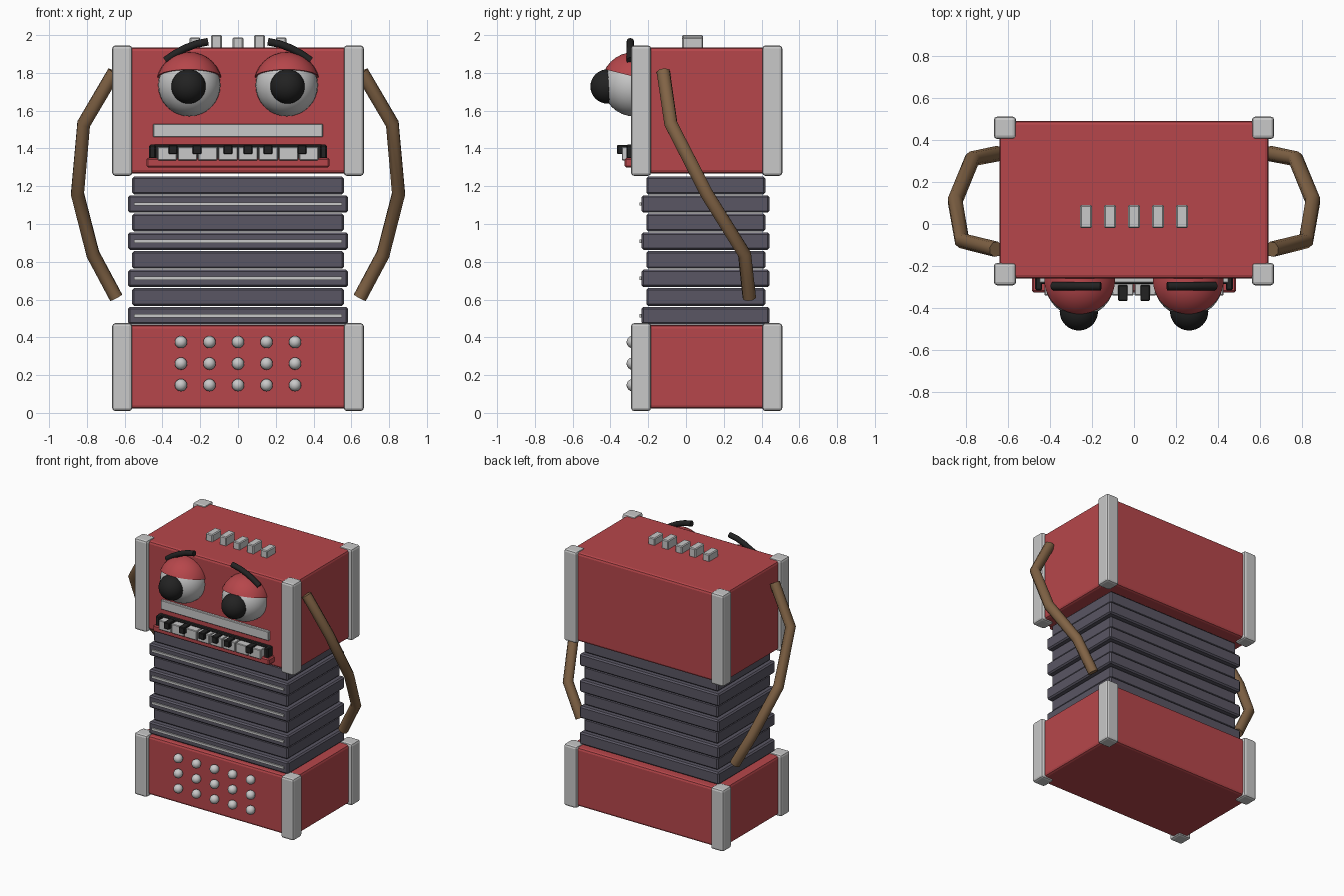
import bpy, bmesh
from math import radians
from mathutils import Vector

cube = bpy.data.objects.get("Cube")
if cube:
    bpy.data.objects.remove(cube, do_unlink=True)


def material(name, r, g, b):
    m = bpy.data.materials.new(name)
    m.use_nodes = True
    m.diffuse_color = (r, g, b, 1)
    m.node_tree.nodes["Principled BSDF"].inputs["Base Color"].default_value = (r, g, b, 1)
    return m


RED = material("red", 0.47, 0.062, 0.07)
GREY = material("light_grey", 0.58, 0.58, 0.58)
SLATE = material("slate_bellows", 0.1, 0.093, 0.125)
BROWN = material("brown", 0.22, 0.125, 0.06)
BLACK = material("black", 0.016, 0.016, 0.016)


def finish(bm, name, mat):
    mesh = bpy.data.meshes.new(name)
    bm.to_mesh(mesh)
    bm.free()
    mesh.materials.append(mat)
    ob = bpy.data.objects.new(name, mesh)
    bpy.context.collection.objects.link(ob)
    return ob


def smooth(ob, angle=35):
    bpy.ops.object.select_all(action="DESELECT")
    ob.select_set(True)
    bpy.context.view_layer.objects.active = ob
    bpy.ops.object.shade_smooth_by_angle(angle=radians(angle))


def box(name, mat, xs, ys, zs, bevel=0.0, segments=2):
    """Box between the given limits on each axis, with rounded edges."""
    bm = bmesh.new()
    bmesh.ops.create_cube(bm, size=1)
    for v in bm.verts:
        v.co = [lim[0] if c < 0 else lim[1] for c, lim in zip(v.co, (xs, ys, zs))]
    if bevel:
        bmesh.ops.bevel(bm, geom=bm.edges[:], offset=bevel, segments=segments,
                        profile=0.5, affect="EDGES")
    return finish(bm, name, mat)


def ball(name, mat, centre, radius, segments=32, cut=None):
    """Sphere, optionally trimmed below a plane given as (point, normal)."""
    bm = bmesh.new()
    bmesh.ops.create_uvsphere(bm, u_segments=segments, v_segments=segments // 2, radius=radius)
    if cut:
        res = bmesh.ops.bisect_plane(bm, geom=bm.verts[:] + bm.edges[:] + bm.faces[:],
                                     plane_co=cut[0], plane_no=cut[1], clear_inner=True)
        edges = [e for e in res["geom_cut"] if isinstance(e, bmesh.types.BMEdge)]
        bmesh.ops.contextual_create(bm, geom=edges)
    bmesh.ops.translate(bm, verts=bm.verts[:], vec=Vector(centre))
    ob = finish(bm, name, mat)
    smooth(ob)
    return ob


def tube(name, mat, points, radius, resolution):
    """Round bar along a poly line, turned into a mesh."""
    curve = bpy.data.curves.new(name, "CURVE")
    curve.dimensions = "3D"
    curve.bevel_depth = radius
    curve.bevel_resolution = resolution
    curve.use_fill_caps = True
    spline = curve.splines.new("POLY")
    spline.points.add(len(points) - 1)
    for p, co in zip(spline.points, points):
        p.co = (*co, 1)
    curve.materials.append(mat)
    ob = bpy.data.objects.new(name, curve)
    bpy.context.collection.objects.link(ob)
    bpy.ops.object.select_all(action="DESELECT")
    ob.select_set(True)
    bpy.context.view_layer.objects.active = ob
    bpy.ops.object.convert(target="MESH")
    return bpy.context.view_layer.objects.active


SIDES = (("left", 1), ("right", -1))


def span(centre, half):
    return (centre - half, centre + half)


# Head and base cases with their corner posts
for part, z0, z1 in (("head", 1.255, 1.945), ("base", 0.01, 0.475)):
    box(part + "_case", RED, (-0.64, 0.64), (-0.26, 0.49), (z0 + 0.012, z1 - 0.01), 0.018)
    for side, s in SIDES:
        for end, y in (("front", -0.238), ("back", 0.457)):
            box(f"{part}_post_{end}_{side}", GREY, span(s * 0.613, 0.053), span(y, 0.053),
                (z0, z1), 0.016)

# Bellows: wide and narrow folds with trim strips on the wide ones
for i in range(4):
    z = 0.515 + i * 0.197
    box(f"wide_fold_{i}", SLATE, (-0.582, 0.582), (-0.235, 0.442), span(z, 0.046), 0.01, 1)
    box(f"narrow_fold_{i}", SLATE, (-0.56, 0.56), (-0.21, 0.42), span(z + 0.0985, 0.047), 0.01, 1)
    box(f"fold_trim_{i}", GREY, (-0.55, 0.55), (-0.245, -0.23), span(z, 0.009))

# Studs on the base
for row in range(3):
    for col in range(5):
        ball(f"stud_{row}_{col}", GREY, (-0.302 + col * 0.151, -0.282, 0.147 + row * 0.114),
             0.033, 16)

# Buttons on top
for i in range(5):
    box(f"top_button_{i}", GREY, span((i - 2) * 0.114, 0.028), (-0.02, 0.09),
        (1.92, 2.0 if i % 2 else 1.988), 0.006, 1)

# Eyes, lids, brows and arms
for side, s in SIDES:
    eye = Vector((s * 0.258, -0.275, 1.735))
    ball(f"{side}_eye", GREY, eye, 0.165)
    ball(f"{side}_pupil", BLACK, (s * 0.262, -0.415, 1.728), 0.091)
    ball(f"{side}_eyelid", RED, eye, 0.175, cut=((0, 0, 0.045), (0, 0.25, 1)))
    brow = [(0.385, 1.865), (0.335, 1.9), (0.28, 1.93), (0.22, 1.953), (0.158, 1.965)]
    ob = tube(f"{side}_brow", BLACK, [(s * x, -0.295, z) for x, z in brow], 0.02, 4)
    smooth(ob, 50)
    arm = [(0.655, -0.12, 1.805), (0.817, -0.08, 1.53), (0.85, 0.11, 1.16),
           (0.768, 0.31, 0.84), (0.645, 0.335, 0.61)]
    tube(f"{side}_arm", BROWN, [(s * x, y, z) for x, y, z in arm], 0.037, 2)

# Lip bar and keyboard mouth
box("lip_bar", GREY, (-0.45, 0.45), (-0.28, -0.25), (1.46, 1.53), 0.004, 1)
box("key_tray", RED, (-0.485, 0.485), (-0.325, -0.25), (1.3, 1.35), 0.008, 1)
box("key_back", BLACK, (-0.47, 0.47), (-0.285, -0.25), (1.34, 1.42), 0.006, 1)
for side, s in SIDES:
    box(f"key_end_{side}", BLACK, span(s * 0.453, 0.017), (-0.315, -0.25), (1.345, 1.42), 0.006, 1)
for i in range(8):
    box(f"white_key_{i}", GREY, span((i - 3.5) * 0.107, 0.051), (-0.34, -0.27),
        (1.337, 1.408), 0.004, 1)
for i, x in enumerate((-0.344, -0.217, -0.053, 0.053, 0.159, 0.339)):
    box(f"black_key_{i}", BLACK, span(x, 0.023), (-0.365, -0.29), (1.37, 1.418), 0.004, 1)
